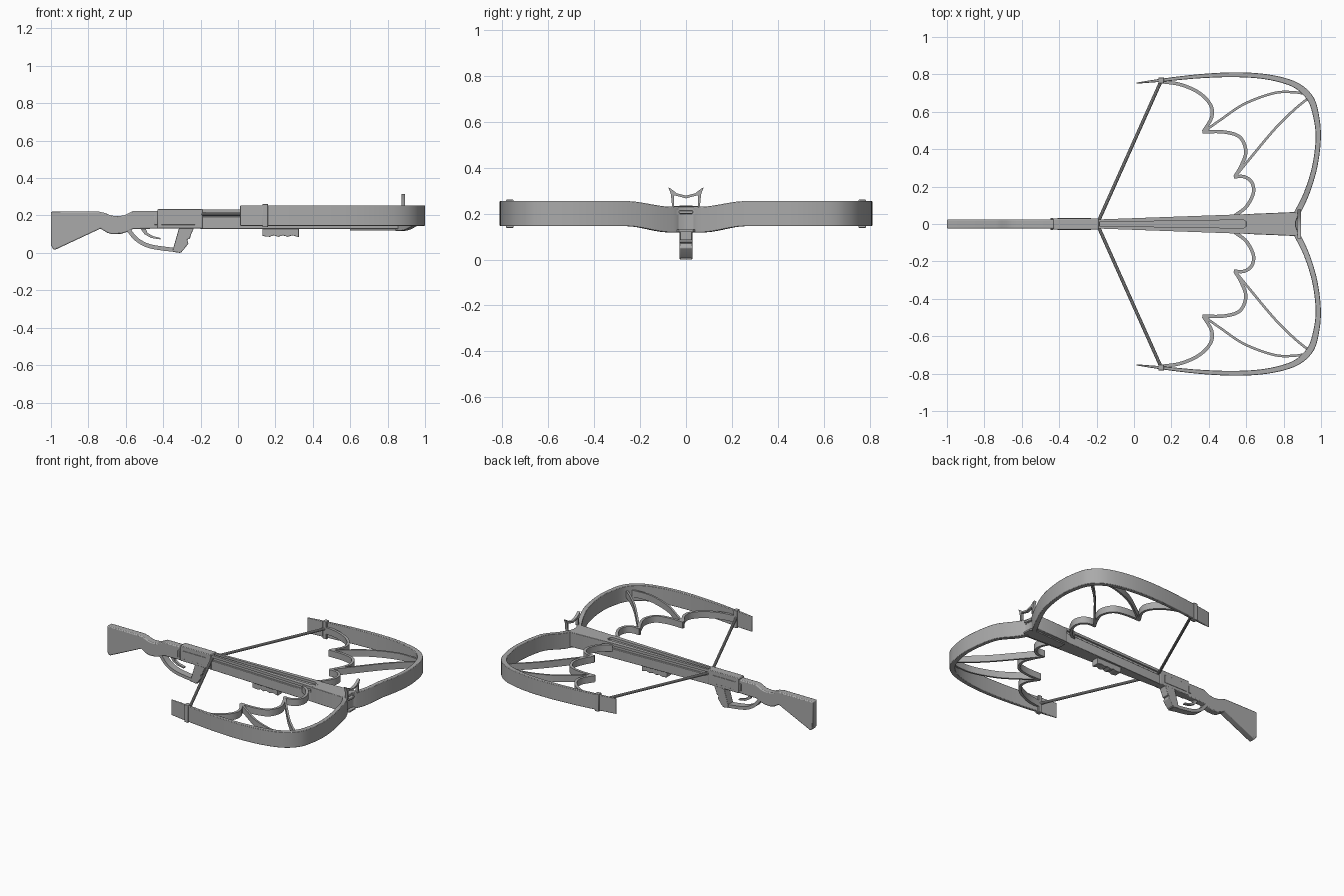
import bpy, bmesh, math
from mathutils import Vector

if "Cube" in bpy.data.objects:
    bpy.data.objects.remove(bpy.data.objects["Cube"])

grey = bpy.data.materials.new("plain grey")
grey.diffuse_color = (0.4, 0.4, 0.4, 1)
grey.use_nodes = True
grey.node_tree.nodes["Principled BSDF"].inputs["Base Color"].default_value = grey.diffuse_color


def finish(name, bm, bevel=0.0, mirror=False, smooth=True):
    bmesh.ops.recalc_face_normals(bm, faces=bm.faces)
    mesh = bpy.data.meshes.new(name)
    bm.to_mesh(mesh)
    bm.free()
    mesh.materials.append(grey)
    ob = bpy.data.objects.new(name, mesh)
    bpy.context.collection.objects.link(ob)
    if bevel:
        m = ob.modifiers.new("bevel", 'BEVEL')
        m.width, m.segments, m.limit_method = bevel, 2, 'ANGLE'
        m.angle_limit = math.radians(50)
    if mirror:
        m = ob.modifiers.new("mirror", 'MIRROR')
        m.use_axis = (False, True, False)
        m.use_mirror_merge = False
    if smooth:
        bpy.ops.object.select_all(action='DESELECT')
        ob.select_set(True)
        bpy.context.view_layer.objects.active = ob
        bpy.ops.object.shade_smooth_by_angle(angle=math.radians(35))
    return ob


def prism(name, pts, lo, hi, axis='y', bevel=0.0, mirror=False):
    """Extrude a flat outline between lo and hi along the given axis."""
    place = {'x': lambda p, t: (t, p[0], p[1]),
             'y': lambda p, t: (p[0], t, p[1]),
             'z': lambda p, t: (p[0], p[1], t)}[axis]
    bm = bmesh.new()
    a = [bm.verts.new(place(p, lo)) for p in pts]
    b = [bm.verts.new(place(p, hi)) for p in pts]
    bm.faces.new(a)
    bm.faces.new(b[::-1])
    for i in range(len(pts)):
        j = (i + 1) % len(pts)
        bm.faces.new((a[i], a[j], b[j], b[i]))
    return finish(name, bm, bevel, mirror)


def box(name, x, y, z, bevel=0.0, mirror=False):
    return prism(name, [(x[0], z[0]), (x[1], z[0]), (x[1], z[1]), (x[0], z[1])],
                 y[0], y[1], 'y', bevel, mirror)


def spline(pts, n=8):
    """Catmull-Rom curve through the points."""
    p = [Vector(q) for q in pts]
    p = [2 * p[0] - p[1]] + p + [2 * p[-1] - p[-2]]
    out = []
    for i in range(1, len(p) - 2):
        a, b, c, d = p[i - 1:i + 3]
        for k in range(n):
            t = k / n
            out.append(0.5 * (2 * b + (c - a) * t + (2 * a - 5 * b + 4 * c - d) * t * t
                              + (3 * b - a - 3 * c + d) * t ** 3))
    return out + [p[-2]]


def ribbon(name, pts, z_range, bevel=0.0):
    """Upright strip along (x, y, thickness) points, mirrored to both sides."""
    path = spline(pts)
    bm = bmesh.new()
    rings = []
    for i, q in enumerate(path):
        t = path[min(i + 1, len(path) - 1)] - path[max(i - 1, 0)]
        s = Vector((-t.y, t.x)).normalized() * q.z / 2
        z0, z1 = z_range(q.y)
        rings.append([bm.verts.new((q.x + k * s.x, q.y + k * s.y, z))
                      for k, z in ((1, z0), (1, z1), (-1, z1), (-1, z0))])
    for r, u in zip(rings, rings[1:]):
        for i in range(4):
            j = (i + 1) % 4
            bm.faces.new((r[i], r[j], u[j], u[i]))
    bm.faces.new(rings[0])
    bm.faces.new(rings[-1][::-1])
    return finish(name, bm, bevel, True)


# Bow limbs, dipping where they meet the body
def limb_z(y):
    t = min(max((y - 0.07) / 0.19, 0), 1)
    t = t * t * (3 - 2 * t)
    return 0.118 + 0.027 * t, 0.23 + 0.024 * t


ribbon("bow_limbs", [
    (0.012, 0.753, .006), (0.14, 0.768, .016), (0.35, 0.79, .022), (0.55, 0.798, .026),
    (0.72, 0.785, .028), (0.86, 0.745, .032), (0.94, 0.675, .036), (0.973, 0.58, .032),
    (0.985, 0.46, .028), (0.967, 0.31, .028), (0.925, 0.17, .03), (0.875, 0.065, .032),
    (0.85, 0.03, .03)], limb_z, 0.005)
box("limb_straps", (0.13, 0.16), (0.751, 0.783), (0.138, 0.261), 0.003, True)

# Wing-shaped webbing inside the limbs
web_z = lambda y: (0.176, 0.222)
webs = {
    "outer_scallop": [(0.14, .762), (0.25, .745), (0.35, .70), (0.41, .635), (0.415, .57), (0.37, .493)],
    "middle_scallop": [(0.365, .493), (0.48, .492), (0.565, .465), (0.598, .39), (0.575, .315), (0.538, .25)],
    "inner_scallop": [(0.535, .253), (0.59, .252), (0.63, .222), (0.638, .165), (0.6, .092), (0.54, .045)],
    "outer_rib": [(0.94, .69), (0.86, .704), (0.75, .70), (0.59, .642), (0.46, .555), (0.375, .495)],
    "inner_rib": [(0.94, .68), (0.85, .605), (0.75, .505), (0.62, .35), (0.54, .252)],
}
for name, pts in webs.items():
    w = 0.018 if "scallop" in name else 0.013
    ribbon(name, [(x, y, w) for x, y in pts], web_z)

# Shoulder stock with grip neck
prism("stock", [
    (-1, .22), (-.74, .22), (-.71, .213), (-.68, .2), (-.65, .196), (-.61, .2), (-.56, .224),
    (-.4, .224), (-.4, .13), (-.56, .128), (-.59, .113), (-.625, .102), (-.675, .1),
    (-.7, .108), (-.735, .13), (-.975, .018), (-.985, .016), (-1, .04)],
    -.025, .025, bevel=0.006)

# Receiver
box("receiver", (-.43, -.19), (-.029, .029), (.13, .235), 0.004)
box("receiver_plates", (-.41, -.23), (.028, .032), (.15, .205), 0.001, True)
box("receiver_latch", (-.447, -.43), (-.031, .031), (.15, .2), 0.002)


# Tapered fore body in layers, leaving a slot for the string
def taper(w0, w1, x1=0.86):
    half = [(-.2, w0), (x1, w1), (x1 + .02, w1 - .008), (x1 + .005, .012)]
    return half + [(x, -y) for x, y in reversed(half)]


prism("fore_body", taper(.024, .062), .128, .194, 'z', 0.003)
prism("fore_core", taper(.012, .05), .194, .216, 'z')
prism("nose_block", [(.6, .053), (.86, .064), (.88, .056), (.865, .012),
                     (.865, -.012), (.88, -.056), (.86, -.064), (.6, -.053)],
      .128, .231, 'z', 0.003)
# Top rails either side of the bolt groove
prism("top_rails", [(-.2, .01), (-.2, .024), (.61, .053), (.62, 0), (.585, .022)],
      .214, .232, 'z', mirror=True)
prism("belly_plate", [(.6, .03), (.87, .045), (.89, .03), (.89, -.03), (.87, -.045), (.6, -.03)],
      .12, .13, 'z')
box("bolt_slot_rim", (.86, .885), (-.03, .03), (.199, .214), 0.004)

# Wavy fore grip under the body
prism("fore_grip", [(.13, .13), (.13, .092), (.145, .088), (.17, .086), (.19, .094), (.215, .086),
                    (.24, .094), (.265, .086), (.29, .094), (.325, .084), (.325, .13)],
      -.026, .026, bevel=0.002)

# Trigger guard, trigger and slanted hand grip
guard = spline([(-.585, .122), (-.545, .075), (-.49, .042), (-.42, .026), (-.3, .012)], 5)
outer, inner = [], []
for i, p in enumerate(guard):
    t = guard[min(i + 1, len(guard) - 1)] - guard[max(i - 1, 0)]
    s = Vector((-t.y, t.x)).normalized() * 0.011
    outer.append(tuple(p - s))
    inner.append(tuple(p + s))
prism("trigger_guard", outer + inner[::-1], -.024, .024)
prism("trigger", [(-.525, .135), (-.5, .1), (-.465, .08), (-.415, .072), (-.415, .08),
                  (-.455, .09), (-.485, .108), (-.495, .135)], -.01, .01)
prism("hand_grip", [(-.315, .135), (-.235, .135), (-.25, .1), (-.258, .075), (-.272, .072),
                    (-.265, .05), (-.295, .012), (-.31, 0), (-.35, .006), (-.345, .03)],
      -.028, .028, bevel=0.003)

# Bow string
bm = bmesh.new()
a, b = Vector((-.197, 0, .206)), Vector((.145, .765, .206))
res = bmesh.ops.create_cone(bm, cap_ends=True, segments=10, radius1=.0095, radius2=.0095,
                            depth=(b - a).length)
rot = (b - a).to_track_quat('Z', 'Y')
for v in res['verts']:
    v.co = rot @ v.co + (a + b) / 2
finish("bow_string", bm, mirror=True)
box("string_catch", (-.212, -.185), (-.014, .014), (.19, .232), 0.002)

# Horned front sight
right = [(.053, .225), (.06, .225), (.066, .285), (.077, .314), (.066, .308), (.04, .288)]
under = [(.03, .274), (.053, .28)]
prism("front_sight",
      right + [(0, .278)] + [(-y, z) for y, z in reversed(right)]
      + [(-y, z) for y, z in reversed(under)] + [(0, .266)] + under,
      .874, .894, 'x')
